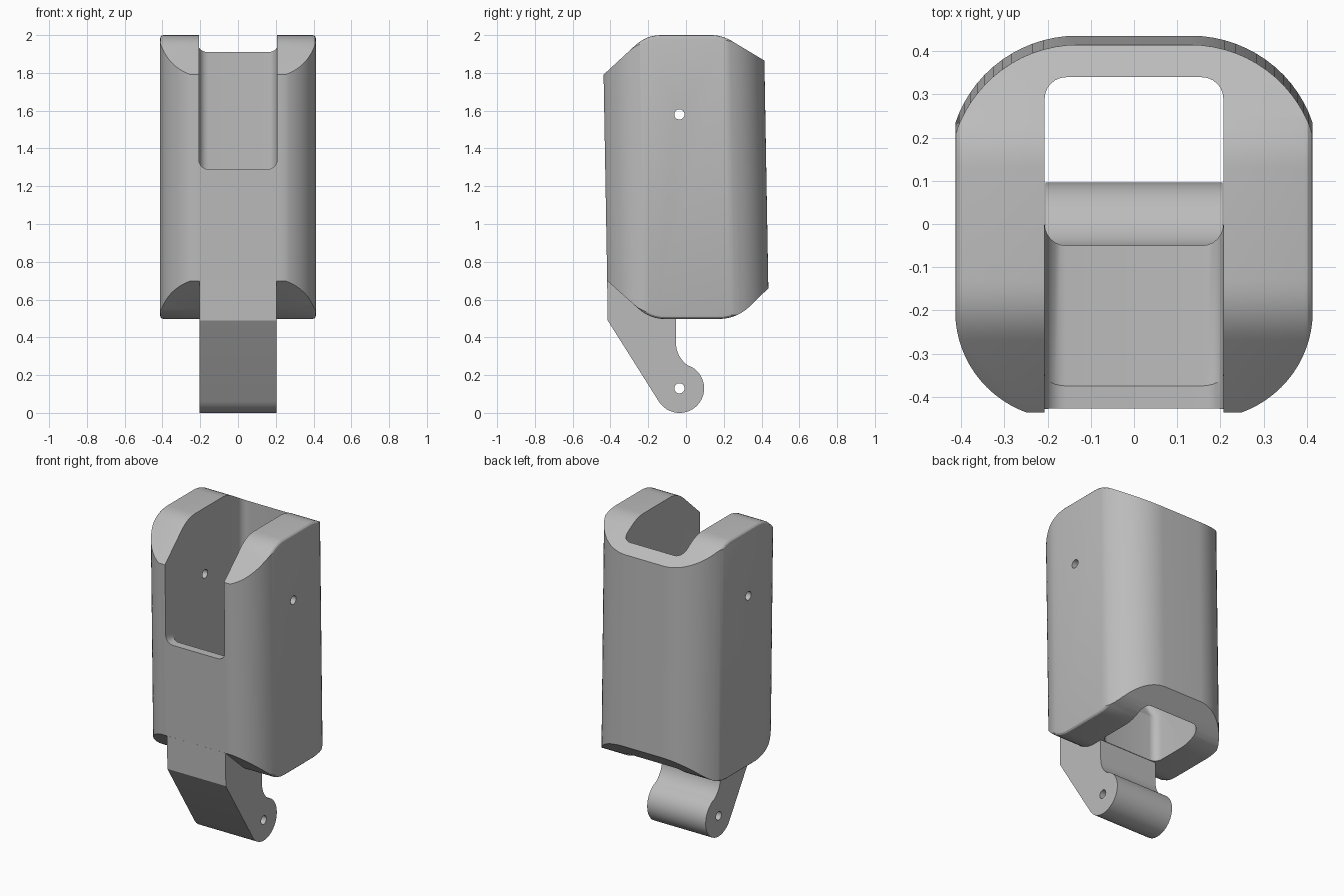
import bpy, bmesh, math

old = bpy.data.objects.get("Cube")
if old:
    bpy.data.objects.remove(old, do_unlink=True)

grey = bpy.data.materials.new("plain_grey")
grey.use_nodes = True
colour = (0.5, 0.5, 0.5, 1)
grey.diffuse_color = colour
grey.node_tree.nodes["Principled BSDF"].inputs["Base Color"].default_value = colour


def arc(cx, cy, r, start, end, steps):
    """Points on an arc, angles in degrees."""
    angles = [math.radians(start + (end - start) * i / steps) for i in range(steps + 1)]
    return [(cx + r * math.cos(a), cy + r * math.sin(a)) for a in angles]


def round_corners(points, radii, steps=6):
    """Replace each corner by a smooth curve reaching the given distance along its sides."""
    result = []
    for i, (x, y) in enumerate(points):
        d = radii[i]
        if not d:
            result.append((x, y))
            continue
        ends = []
        for px, py in (points[i - 1], points[(i + 1) % len(points)]):
            k = d / math.hypot(px - x, py - y)
            ends.append((x + (px - x) * k, y + (py - y) * k))
        for s in range(steps + 1):
            t = s / steps
            result.append(tuple((1 - t) ** 2 * a + 2 * t * (1 - t) * c + t * t * b
                                for a, c, b in zip(ends[0], (x, y), ends[1])))
    return result


def prism(name, low, high, fillet=0, segments=4):
    """Solid between two matching loops, optionally with rounded end edges."""
    bm = bmesh.new()
    a = [bm.verts.new(p) for p in low]
    b = [bm.verts.new(p) for p in high]
    n = len(a)
    caps = [bm.faces.new(a), bm.faces.new(b)]
    for i in range(n):
        j = (i + 1) % n
        bm.faces.new((a[i], a[j], b[j], b[i]))
    bmesh.ops.recalc_face_normals(bm, faces=bm.faces)
    if fillet:
        edges = [e for f in caps for e in f.edges]
        bmesh.ops.bevel(bm, geom=edges, offset=fillet, segments=segments,
                        profile=0.5, affect='EDGES', clamp_overlap=False)
        bmesh.ops.recalc_face_normals(bm, faces=bm.faces)
    mesh = bpy.data.meshes.new(name)
    bm.to_mesh(mesh)
    bm.free()
    mesh.materials.append(grey)
    obj = bpy.data.objects.new(name, mesh)
    bpy.context.collection.objects.link(obj)
    return obj


def side_prism(name, profile, half_width, fillet=0, segments=4):
    """Extrude a (y, z) profile across the width."""
    return prism(name, [(-half_width, y, z) for y, z in profile],
                 [(half_width, y, z) for y, z in profile], fillet, segments)


def combine(target, tool, operation):
    mod = target.modifiers.new(operation, 'BOOLEAN')
    mod.object, mod.operation, mod.solver = tool, operation, 'EXACT'
    bpy.context.view_layer.objects.active = target
    bpy.ops.object.modifier_apply(modifier=mod.name)
    bpy.data.objects.remove(tool, do_unlink=True)


# Body: side silhouette with chamfered ends
silhouette = round_corners(
    [(-0.437, 1.79), (-0.21, 2.0), (0.19, 2.0), (0.415, 1.865),
     (0.436, 0.66), (0.27, 0.497), (-0.19, 0.497), (-0.418, 0.70)],
    [0, 0.08, 0.06, 0, 0, 0.1, 0.08, 0])
body = side_prism("finger_body", silhouette, 0.413, 0.02, 3)

# Body: rounded plan shape, leaning slightly
half = arc(0.13, 0.127, 0.299, 90, 18, 14) + arc(0.161, -0.19, 0.253, 0, -69.4, 14)
plan = half + [(-x, y) for x, y in reversed(half)]


def lean(z):
    return [(x, y - 0.0175 * (z - 1.25), z) for x, y in plan]


combine(body, prism("plan_shape", lean(0.3), lean(2.2)), 'INTERSECT')

# Hinge arm with barrel
arm = ([(-0.3, 0.75), (-0.4174, 0.70), (-0.415, 0.49)]
       + arc(-0.034, 0.13, 0.13, 212, 422.7, 32)
       + arc(0.09, 0.37, 0.143, 242.7, 180, 10)[1:]
       + [(-0.053, 0.75)])
combine(body, side_prism("hinge_arm", arm, 0.205), 'UNION')

# Hollow through the body with the front slot and sloped inner wall
hollow = [(0.34, 2.3), (0.34, 0.4), (-0.05, 0.4), (-0.05, 0.79),
          (-0.375, 1.29), (-0.7, 1.29), (-0.7, 2.3)]
combine(body, side_prism("hollow", hollow, 0.207, 0.05, 6), 'DIFFERENCE')

# Pin holes
for z in (1.58, 0.13):
    pin = arc(-0.035, z, 0.027, 0, 345, 23)
    combine(body, side_prism("pin_hole", pin, 0.6), 'DIFFERENCE')

bpy.ops.object.select_all(action='DESELECT')
body.select_set(True)
bpy.context.view_layer.objects.active = body
bpy.ops.object.shade_smooth_by_angle(angle=math.radians(28))
